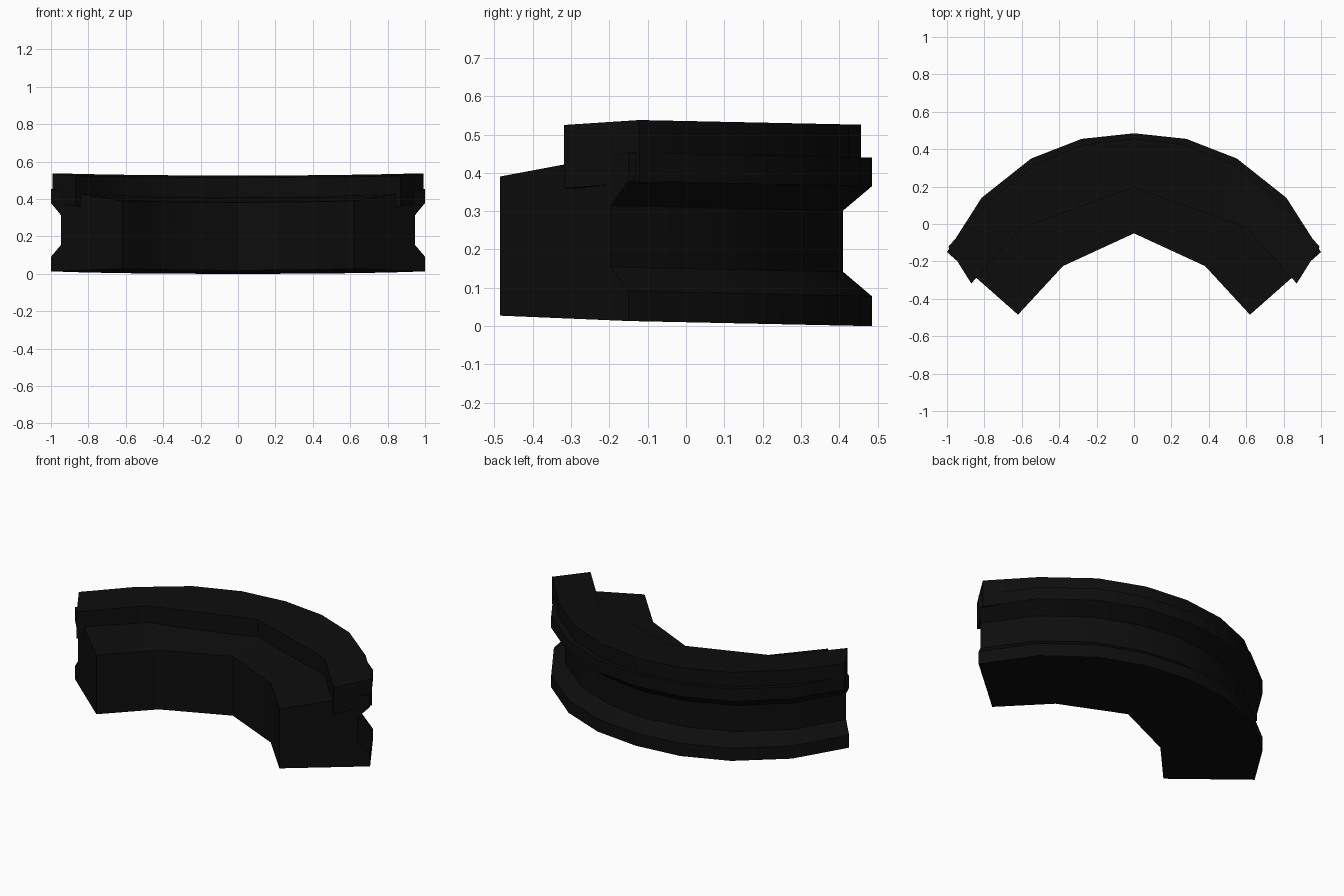
import bpy
import bmesh
import math
from mathutils import Vector

cube = bpy.data.objects.get("Cube")
if cube:
    bpy.data.objects.remove(cube, do_unlink=True)

black = bpy.data.materials.new("matte black")
black.use_nodes = True
black.diffuse_color = (0.004, 0.004, 0.004, 1)
shader = black.node_tree.nodes["Principled BSDF"]
shader.inputs["Base Color"].default_value = black.diffuse_color
shader.inputs["Roughness"].default_value = 0.8

TILT = 0.021   # the whole piece drops slightly toward the back


def mirrored(half):
    """Complete a path given from the middle to the +x end."""
    return [Vector((-x, y)) for x, y in reversed(half[1:])] + [Vector(p) for p in half]


def subdivided(half):
    """Add a midpoint to every stretch of a half path."""
    points = [half[0]]
    for a, b in zip(half, half[1:]):
        points += [((a[0] + b[0]) / 2, (a[1] + b[1]) / 2), b]
    return points


def sweep(name, inner, outer, section):
    """Sweep a section of (inner-to-outer fraction, height) along two paths."""
    bm = bmesh.new()
    rings = []
    for a, b in zip(inner, outer):
        ring = []
        for t, z in section:
            p = a.lerp(b, t)
            ring.append(bm.verts.new((p.x, p.y, z + TILT * (0.485 - p.y))))
        rings.append(ring)
    n = len(section)
    for r, s in zip(rings, rings[1:]):
        for i in range(n):
            j = (i + 1) % n
            bm.faces.new((r[i], r[j], s[j], s[i]))
    bm.faces.new(rings[0])
    bm.faces.new(rings[-1])
    bmesh.ops.recalc_face_normals(bm, faces=bm.faces)
    mesh = bpy.data.meshes.new(name)
    bm.to_mesh(mesh)
    bm.free()
    mesh.materials.append(black)
    obj = bpy.data.objects.new(name, mesh)
    bpy.context.collection.objects.link(obj)
    bpy.ops.object.select_all(action="DESELECT")
    obj.select_set(True)
    bpy.context.view_layer.objects.active = obj
    bpy.ops.object.shade_smooth_by_angle(angle=math.radians(35))
    return obj


# Curved body with a groove along its outer side
body_inner = mirrored(subdivided([(0, -0.05), (0.38, -0.225), (0.62, -0.485)]))
body_outer = mirrored([(0, 0.485), (0.28, 0.455), (0.55, 0.35), (0.815, 0.14), (1, -0.15)])
sweep("curved_body", body_inner, body_outer,
      [(0, 0.007), (1, 0), (1, 0.078), (0.86, 0.14), (0.86, 0.30),
       (1, 0.365), (1, 0.44), (0, 0.37)])

# Raised rim along the outer top, a little longer than the body
rim_inner = mirrored(subdivided([(0, 0.195), (0.6, -0.02), (0.87, -0.318)]))
rim_outer = mirrored([(0, 0.457), (0.27, 0.425), (0.53, 0.32), (0.785, 0.115), (0.993, -0.122)])
sweep("raised_rim", rim_inner, rim_outer,
      [(0, 0.343), (1, 0.362), (1, 0.525), (0, 0.508)])
